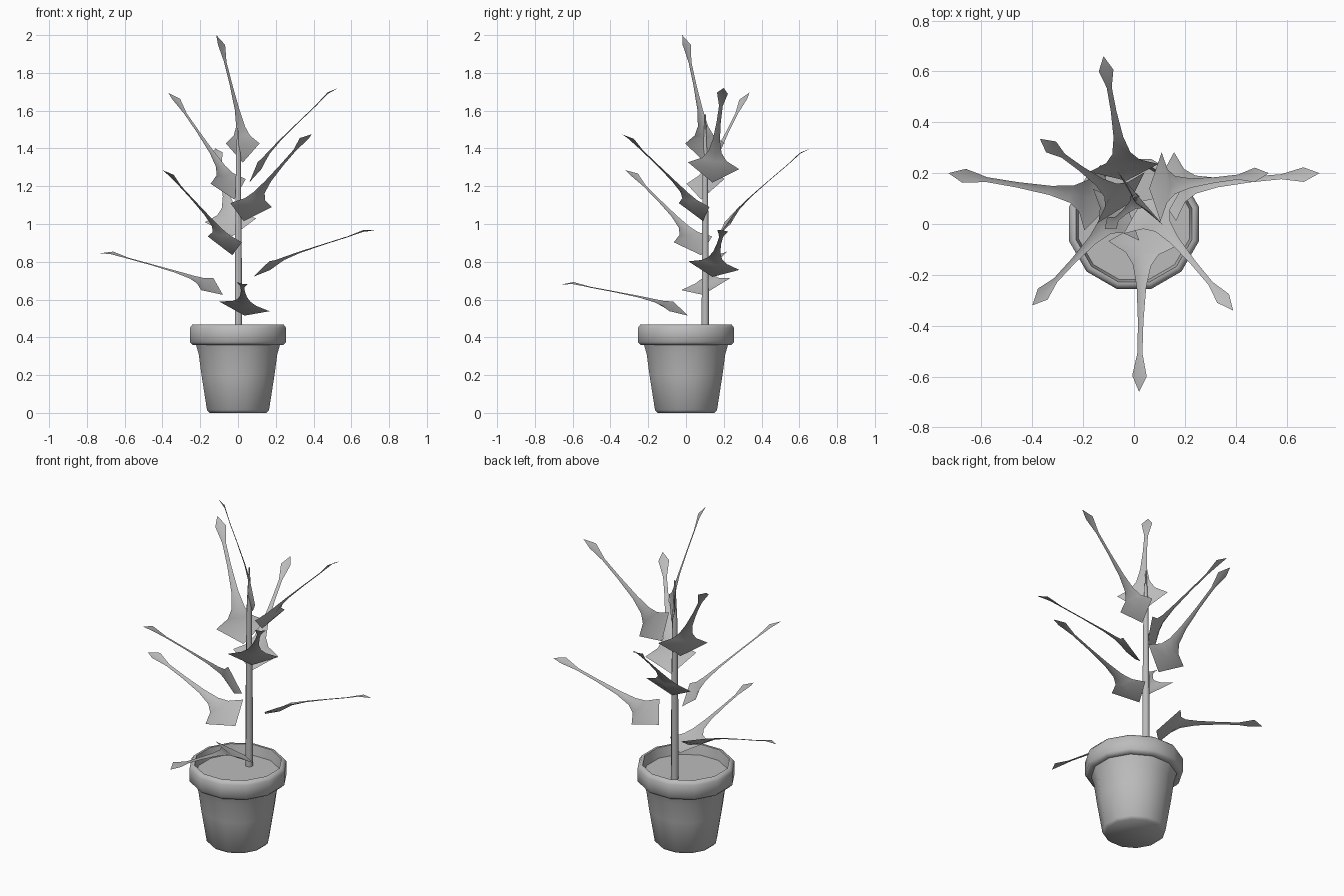
import bpy, bmesh, math
from mathutils import Vector

cube = bpy.data.objects.get("Cube")
if cube:
    bpy.data.objects.remove(cube, do_unlink=True)

grey = bpy.data.materials.new("plain grey")
grey.use_nodes = True
grey.diffuse_color = (0.5, 0.5, 0.5, 1)
grey.node_tree.nodes["Principled BSDF"].inputs["Base Color"].default_value = grey.diffuse_color


def finish(name, bm, angle=60):
    mesh = bpy.data.meshes.new(name)
    bm.to_mesh(mesh)
    bm.free()
    obj = bpy.data.objects.new(name, mesh)
    bpy.context.collection.objects.link(obj)
    mesh.materials.append(grey)
    bpy.ops.object.select_all(action="DESELECT")
    obj.select_set(True)
    bpy.context.view_layer.objects.active = obj
    bpy.ops.object.shade_smooth_by_angle(angle=math.radians(angle))


def lathe(name, profile, sides, x=0, y=0):
    """Rings of (radius, height), capped at both ends."""
    bm = bmesh.new()
    rings = []
    for r, z in profile:
        turns = [math.tau * (i + 0.5) / sides for i in range(sides)]
        rings.append([bm.verts.new((x + r * math.cos(a), y + r * math.sin(a), z)) for a in turns])
    for low, high in zip(rings, rings[1:]):
        for i in range(sides):
            j = (i + 1) % sides
            bm.faces.new((low[i], low[j], high[j], high[i]))
    bm.faces.new(rings[0][::-1])
    bm.faces.new(rings[-1])
    finish(name, bm)


# Pot with thick rim, soil bed and stem
lathe("pot", [(0.155, 0), (0.17, 0.015), (0.2, 0.2), (0.215, 0.31), (0.23, 0.36), (0.25, 0.36),
              (0.264, 0.375), (0.264, 0.45), (0.25, 0.468), (0.236, 0.468), (0.224, 0.4)], 12)
lathe("soil", [(0.226, 0.39), (0.226, 0.41)], 12)
lathe("stem", [(0.021, 0.4), (0.019, 0.9), (0.014, 1.35), (0.003, 1.58)], 8, 0.002, 0.102)

# Leaf outline: fraction of length, half width, upward bow, extra dip of the midrib
OUTLINE = [(0.14, 0.137, 0.027, 0.025), (0.2, 0.066, 0.032, 0.018), (0.27, 0.036, 0.036, 0.01),
           (0.4, 0.019, 0.036, 0.005), (0.6, 0.011, 0.03, 0.003), (0.78, 0.01, 0.023, 0.003),
           (0.915, 0.029, 0.022, 0.004)]


def leaf(name, base, tip, roll):
    base, tip = Vector(base), Vector(tip)
    along = tip - base
    side = along.cross(Vector((0, 0, 1))).normalized()
    up = side.cross(along).normalized()
    side = (side + up * roll).normalized()
    bm = bmesh.new()
    start, end = bm.verts.new(base), bm.verts.new(tip)
    rows = []
    for t, half, bow, dip in OUTLINE:
        mid = base + along * t + up * bow
        rows.append([bm.verts.new(p) for p in (mid - side * half, mid - up * dip, mid + side * half)])
    for k in (0, 1):
        bm.faces.new((start, rows[0][k + 1], rows[0][k]))
        for a, b in zip(rows, rows[1:]):
            bm.faces.new((a[k], a[k + 1], b[k + 1], b[k]))
        bm.faces.new((rows[-1][k], rows[-1][k + 1], end))
    finish(name, bm)


# Leaves from bottom to top: base point, tip point, roll
LEAVES = [
    ((0.035, 0.01, 0.515), (0.02, -0.66, 0.68), 0.2),
    ((-0.08, 0.09, 0.625), (-0.73, 0.2, 0.845), 0.25),
    ((0.08, 0.14, 0.72), (0.73, 0.2, 0.965), 0.18),
    ((-0.03, 0.08, 0.835), (-0.4, -0.32, 1.285), 0.15),
    ((-0.03, 0.17, 0.935), (-0.12, 0.66, 1.4), 0.1),
    ((0.03, 0.09, 1.015), (0.39, -0.34, 1.475), 0.1),
    ((-0.02, 0.08, 1.13), (-0.37, 0.335, 1.695), 0.15),
    ((0.06, 0.14, 1.22), (0.53, 0.2, 1.72), 0.2),
    ((0.025, 0.1, 1.325), (-0.115, -0.02, 2), 0),
]
for i, (base, tip, roll) in enumerate(LEAVES):
    leaf(f"leaf_{i + 1}", base, tip, roll)
